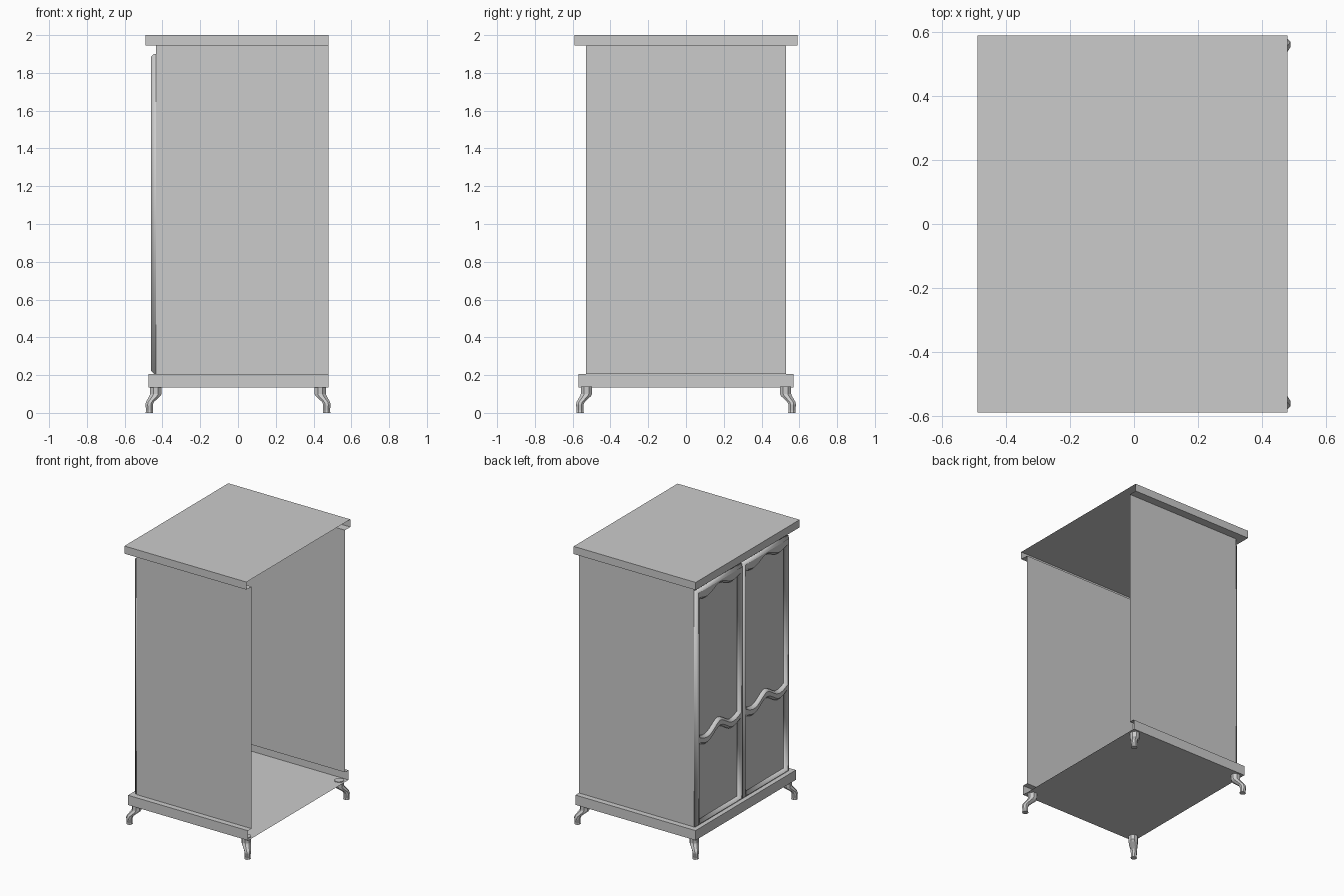
import bpy, bmesh, math
from mathutils import Matrix

if "Cube" in bpy.data.objects:
    bpy.data.objects.remove(bpy.data.objects["Cube"])

BACK = 0.48      # open rear edge
WALL = -0.435    # front wall plane


def make_object(name, bm):
    mesh = bpy.data.meshes.new(name)
    bm.to_mesh(mesh)
    bm.free()
    ob = bpy.data.objects.new(name, mesh)
    bpy.context.collection.objects.link(ob)
    return ob


def open_shell(name, rings, cap):
    """Three-sided shell, open at +x; each ring is (z, front x, half width)."""
    bm = bmesh.new()
    loops = [[bm.verts.new(p) for p in ((BACK, -h, z), (x, -h, z), (x, h, z), (BACK, h, z))]
             for z, x, h in rings]
    for a, b in zip(loops, loops[1:]):
        for i in range(3):
            bm.faces.new((a[i + 1], a[i], b[i], b[i + 1]))
    if cap == "top":
        bm.faces.new(loops[-1][::-1])
    elif cap == "bottom":
        bm.faces.new(loops[0])
    return make_object(name, bm)


# carcass: plinth with floor, walls, cornice with lid
open_shell("plinth", [(0.135, -0.475, 0.57), (0.205, -0.475, 0.57), (0.205, WALL, 0.53)], "bottom")
open_shell("cabinet_walls", [(0.205, WALL, 0.53), (1.945, WALL, 0.53)], None)
open_shell("cornice", [(1.945, WALL, 0.53), (1.945, -0.49, 0.59), (2.0, -0.49, 0.59)], "top")


def wave(y0, y1, base, height, n=20):
    """Ogee line: a central hump, dips beside it and slightly lifted ends."""
    pts = []
    for i in range(n + 1):
        t = 2 * i / n - 1
        z = base + height * (0.5 + 0.5 * math.cos(t * 1.5 * math.pi)) * (1 - 0.3 * abs(t))
        pts.append((y0 + (y1 - y0) * i / n, z))
    return pts


def door_frame(name, y0, y1):
    """Chamfered frame with two shaped openings, lying on the front wall."""
    a, b = y0 + 0.04, y1 - 0.04
    outlines = [
        [(y0, 0.207), (y1, 0.207), (y1, 1.90), (y0, 1.90)],
        [(b, 0.24), (a, 0.24)] + wave(a, b, 0.765, 0.065),
        wave(a, b, 0.83, 0.065) + wave(a, b, 1.815, 0.045)[::-1],
    ]
    cu = bpy.data.curves.new(name, 'CURVE')
    cu.dimensions = '2D'
    cu.fill_mode = 'BOTH'
    cu.extrude, cu.bevel_depth, cu.offset = 0.010, 0.015, -0.015
    cu.bevel_resolution = 0
    for pts in outlines:
        sp = cu.splines.new('POLY')
        sp.points.add(len(pts) - 1)
        for p, (y, z) in zip(sp.points, pts):
            p.co = (y, z, 0, 1)
        sp.use_cyclic_u = True
    tmp = bpy.data.objects.new(name + "_outline", cu)
    bpy.context.collection.objects.link(tmp)
    dg = bpy.context.evaluated_depsgraph_get()
    mesh = bpy.data.meshes.new_from_object(tmp.evaluated_get(dg))
    bm = bmesh.new()
    bm.from_mesh(mesh)
    bpy.data.objects.remove(tmp)
    # stand it up in the y-z plane and cut off the half behind the wall
    bm.transform(Matrix(((0, 0, 1, WALL), (1, 0, 0, 0), (0, 1, 0, 0), (0, 0, 0, 1))))
    bmesh.ops.remove_doubles(bm, verts=bm.verts, dist=0.0001)
    bmesh.ops.bisect_plane(bm, geom=bm.verts[:] + bm.edges[:] + bm.faces[:],
                           plane_co=(WALL, 0, 0), plane_no=(1, 0, 0), clear_outer=True)
    bmesh.ops.recalc_face_normals(bm, faces=bm.faces)
    return make_object(name, bm)


# pair of doors
door_frame("left_door", 0.002, 0.528)
door_frame("right_door", -0.528, -0.002)


# curved legs: (z, outward shift, half width)
LEG = [(0.14, 0, 0.03), (0.10, 0, 0.03), (0.088, 0.006, 0.029), (0.058, 0.031, 0.021),
       (0.045, 0.035, 0.020), (0.012, 0.034, 0.018), (0.0, 0.034, 0.020)]


def leg(name, sx, sy):
    bm = bmesh.new()
    loops = []
    for z, shift, r in LEG:
        loop = []
        for k in range(8):
            ang = math.pi / 8 + k * math.pi / 4
            rad = r / math.cos(math.pi / 8)
            loop.append(bm.verts.new((sx * (0.435 + shift + rad * math.cos(ang)),
                                      sy * (0.527 + shift + rad * math.sin(ang)), z)))
        loops.append(loop)
    for a, b in zip(loops, loops[1:]):
        for i in range(8):
            bm.faces.new((a[i], a[i - 1], b[i - 1], b[i]))
    bm.faces.new(loops[0])
    bm.faces.new(loops[-1])
    bmesh.ops.recalc_face_normals(bm, faces=bm.faces)
    return make_object(name, bm)


for sx, side in ((-1, "front"), (1, "rear")):
    for sy, hand in ((-1, "right"), (1, "left")):
        leg(f"{side}_{hand}_leg", sx, sy)
